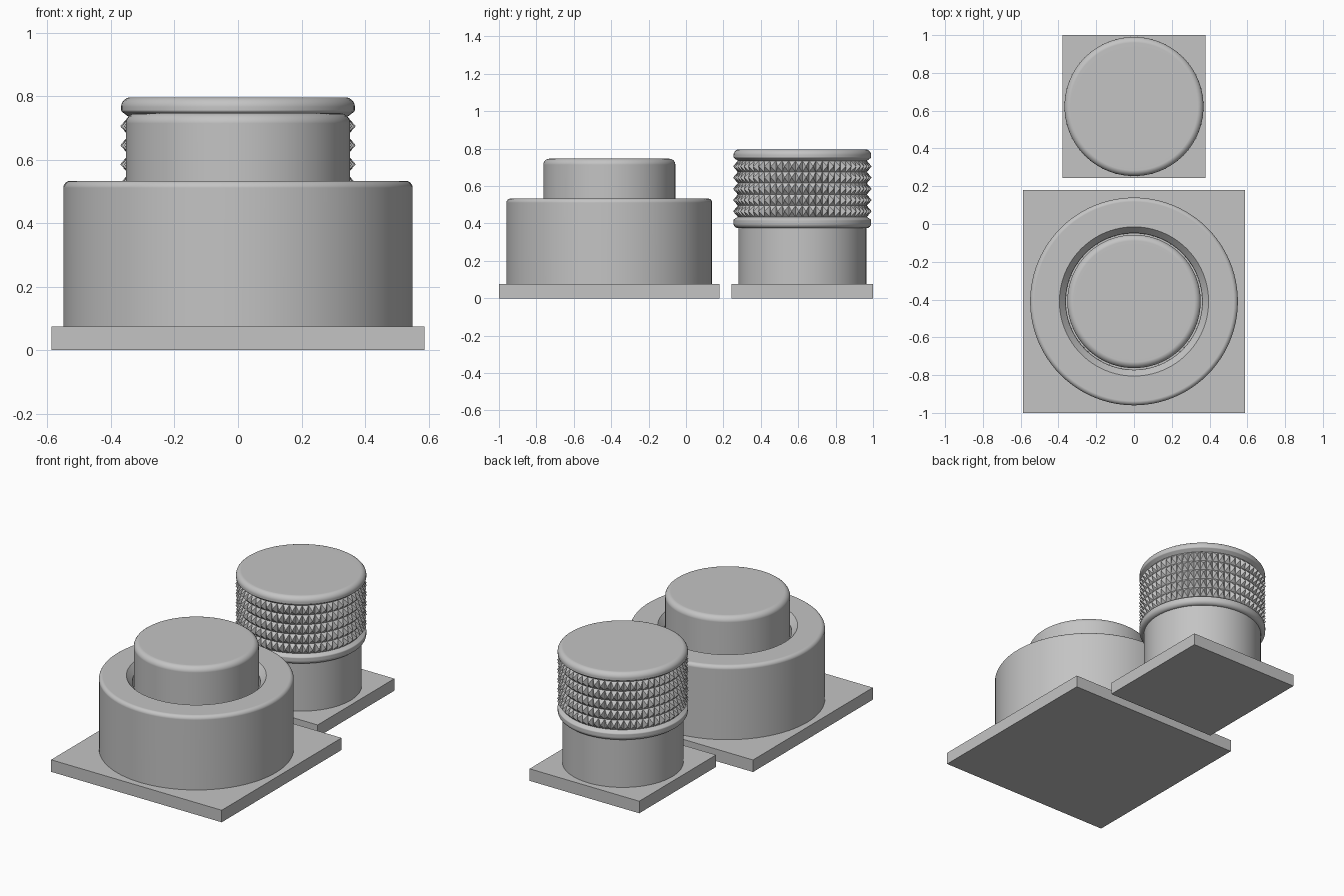
import bpy, bmesh, math
from mathutils import Vector

cube = bpy.data.objects.get("Cube")
if cube:
    bpy.data.objects.remove(cube, do_unlink=True)

grey = bpy.data.materials.new("plain_grey")
grey.use_nodes = True
grey.diffuse_color = (0.55, 0.55, 0.55, 1)
grey.node_tree.nodes["Principled BSDF"].inputs["Base Color"].default_value = (0.55, 0.55, 0.55, 1)

BUTTON_Y, KNOB_Y = -0.41, 0.622
PLATE_TOP = 0.075


def finish(name, bm, y, smooth=True):
    """Turn a bmesh into a named, coloured object standing at the given y."""
    bmesh.ops.recalc_face_normals(bm, faces=bm.faces)
    mesh = bpy.data.meshes.new(name)
    bm.to_mesh(mesh)
    bm.free()
    mesh.materials.append(grey)
    obj = bpy.data.objects.new(name, mesh)
    bpy.context.collection.objects.link(obj)
    obj.location.y = y
    if smooth:
        bpy.ops.object.select_all(action="DESELECT")
        obj.select_set(True)
        bpy.context.view_layer.objects.active = obj
        bpy.ops.object.shade_smooth_by_angle(angle=math.radians(30))
        weighted = obj.modifiers.new("even_shading", "WEIGHTED_NORMAL")
        weighted.keep_sharp = True


def plate(name, half_x, half_y, y):
    bm = bmesh.new()
    bmesh.ops.create_cube(bm, size=1)
    for v in bm.verts:
        v.co = (v.co.x * 2 * half_x, v.co.y * 2 * half_y, (v.co.z + 0.5) * PLATE_TOP)
    finish(name, bm, y, smooth=False)


def rounded(points, steps=6):
    """Replace each inner (r, z, fillet) corner by an arc of the given fillet radius."""
    out = []
    for i, (r, z, fillet) in enumerate(points):
        p = Vector((r, z))
        if not fillet:
            out.append(p)
            continue
        a = (Vector(points[i - 1][:2]) - p).normalized()
        b = (Vector(points[i + 1][:2]) - p).normalized()
        half = a.angle(b) / 2
        centre = p + (a + b).normalized() * (fillet / math.sin(half))
        reach = fillet / math.tan(half)
        start, end = p + a * reach - centre, p + b * reach - centre
        for k in range(steps + 1):
            out.append(centre + start.lerp(end, k / steps).normalized() * fillet)
    return out


def lathe(name, points, y, closed=False, sides=96):
    """Spin a profile about z; open profiles get flat end caps."""
    bm = bmesh.new()
    rings = [[bm.verts.new((p.x * math.cos(math.tau * s / sides),
                            p.x * math.sin(math.tau * s / sides), p.y))
              for s in range(sides)] for p in rounded(points)]
    pairs = list(zip(rings, rings[1:]))
    if closed:
        pairs.append((rings[-1], rings[0]))
    else:
        bm.faces.new(rings[0])
        bm.faces.new(rings[-1])
    for low, high in pairs:
        for s in range(sides):
            n = (s + 1) % sides
            bm.faces.new((low[s], low[n], high[n], high[s]))
    finish(name, bm, y)


def knurl(name, y, z0, z1, r_valley, r_peak, rows=5, sides=60):
    """Band of little pyramids: a grid cylinder with every cell raised to a point."""
    bm = bmesh.new()
    pitch = (z1 - z0) / rows

    def at(r, s, row):
        a = math.tau * s / sides
        return bm.verts.new((r * math.cos(a), r * math.sin(a), z0 + pitch * row))

    grid = [[at(r_valley, s, row) for s in range(sides)] for row in range(rows + 1)]
    for row in range(rows):
        for s in range(sides):
            n = (s + 1) % sides
            ring = (grid[row][s], grid[row][n], grid[row + 1][n], grid[row + 1][s])
            tip = at(r_peak, s + 0.5, row + 0.5)
            for i in range(4):
                bm.faces.new((ring[i], ring[(i + 1) % 4], tip))
    bm.faces.new(grid[0])
    bm.faces.new(grid[-1])
    finish(name, bm, y, smooth=False)


# Push button: square plate, thick collar with bevelled mouth, cap
plate("button_plate", 0.588, 0.59, BUTTON_Y)
lathe("button_collar", [(0.36, PLATE_TOP, 0), (0.55, PLATE_TOP, 0),
                        (0.55, 0.533, 0.022), (0.395, 0.533, 0),
                        (0.362, 0.495, 0)], BUTTON_Y, closed=True)
lathe("button_cap", [(0.353, PLATE_TOP, 0), (0.353, 0.746, 0.032),
                     (0.3, 0.746, 0)], BUTTON_Y)

# Knurled knob: square plate, shaft, lower rim, grip band, top
plate("knob_plate", 0.378, 0.378, KNOB_Y)
lathe("knob_shaft", [(0.342, PLATE_TOP, 0), (0.342, 0.39, 0)], KNOB_Y)
lathe("knob_lower_rim", [(0.342, 0.375, 0), (0.368, 0.375, 0.024),
                         (0.368, 0.42, 0.008), (0.345, 0.435, 0)], KNOB_Y)
knurl("knob_grip", KNOB_Y, 0.435, 0.735, 0.345, 0.371)
lathe("knob_top", [(0.345, 0.735, 0), (0.368, 0.752, 0.008),
                   (0.368, 0.796, 0.03), (0.3, 0.796, 0)], KNOB_Y)
